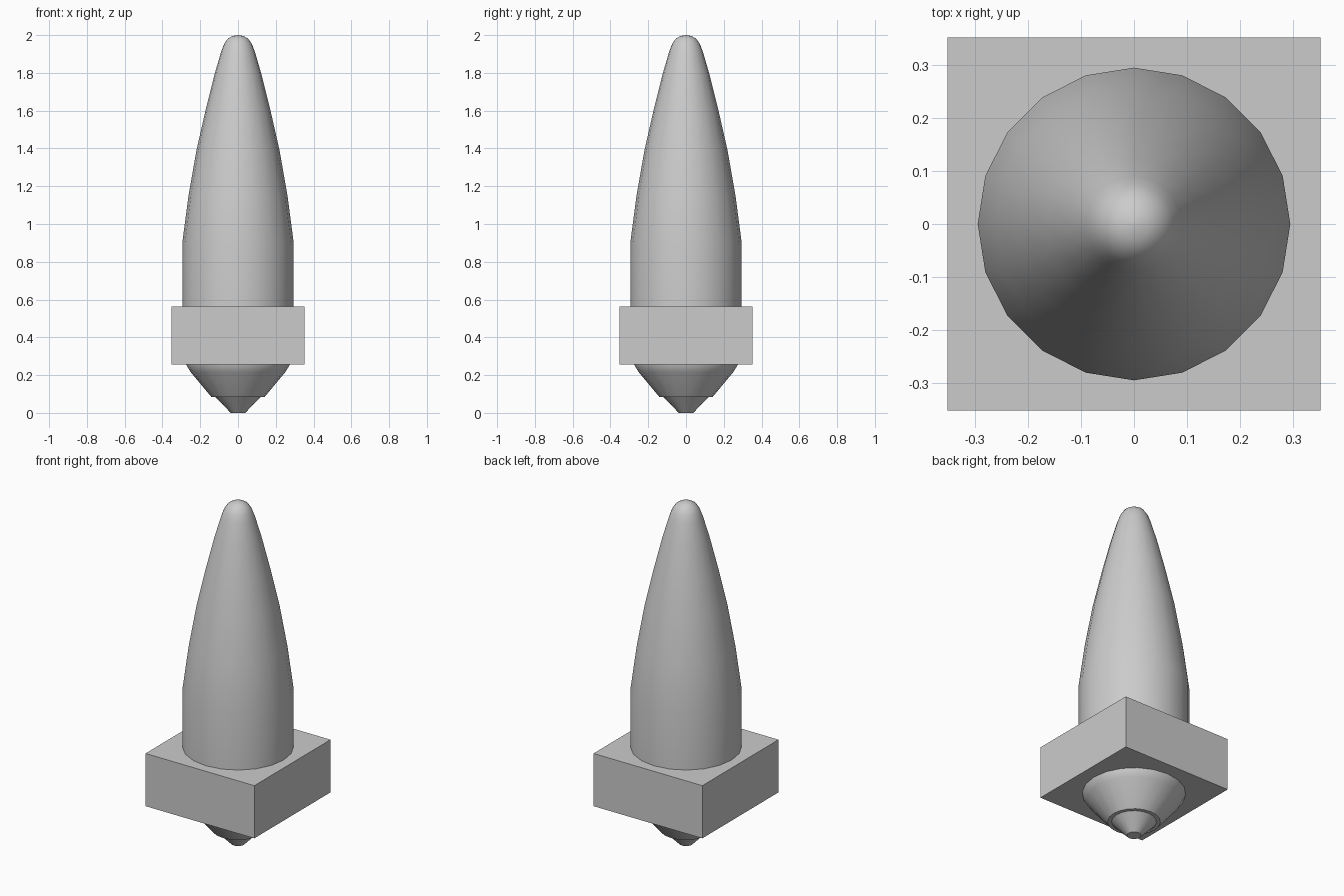
import bpy, bmesh, math

cube = bpy.data.objects.get("Cube")
if cube:
    bpy.data.objects.remove(cube, do_unlink=True)

grey = bpy.data.materials.new("light grey")
grey.use_nodes = True
colour = (0.6, 0.6, 0.6, 1)
grey.diffuse_color = colour
grey.node_tree.nodes["Principled BSDF"].inputs["Base Color"].default_value = colour


def finish(name, bm):
    bmesh.ops.recalc_face_normals(bm, faces=bm.faces)
    mesh = bpy.data.meshes.new(name)
    bm.to_mesh(mesh)
    bm.free()
    mesh.materials.append(grey)
    obj = bpy.data.objects.new(name, mesh)
    bpy.context.collection.objects.link(obj)
    return obj


def lathe(name, profile, sides=20):
    """Spin a (radius, height) profile about z, closing both ends."""
    bm = bmesh.new()
    rings = []
    for r, z in profile:
        angles = [2 * math.pi * i / sides for i in range(sides)]
        rings.append([bm.verts.new((r * math.cos(a), r * math.sin(a), z)) for a in angles])
    for low, high in zip(rings, rings[1:]):
        for i in range(sides):
            j = (i + 1) % sides
            bm.faces.new((low[i], low[j], high[j], high[i]))
    bm.faces.new(rings[0])
    bm.faces.new(rings[-1])
    obj = finish(name, bm)
    bpy.ops.object.select_all(action='DESELECT')
    obj.select_set(True)
    bpy.context.view_layer.objects.active = obj
    bpy.ops.object.shade_smooth_by_angle(angle=math.radians(35))
    return obj


# Tapered body with a rounded tip
lathe("tapered_body", [
    (0.295, 0.5), (0.295, 0.9), (0.262, 1.15), (0.22, 1.39), (0.17, 1.61),
    (0.125, 1.79), (0.09, 1.91), (0.075, 1.95), (0.055, 1.98), (0.03, 1.995),
    (0.005, 2.0)])

# Square block around the base
bm = bmesh.new()
bmesh.ops.create_cube(bm, size=1)
bmesh.ops.scale(bm, vec=(0.704, 0.704, 0.308), verts=bm.verts)
bmesh.ops.translate(bm, vec=(0, 0, 0.41), verts=bm.verts)
finish("square_block", bm)

# Cone-shaped underside with a small stepped nozzle
lathe("lower_cone", [(0.14, 0.083), (0.25, 0.215), (0.275, 0.256), (0.275, 0.3)])
lathe("nozzle_tip", [(0.038, 0.0), (0.12, 0.084), (0.12, 0.12)])
